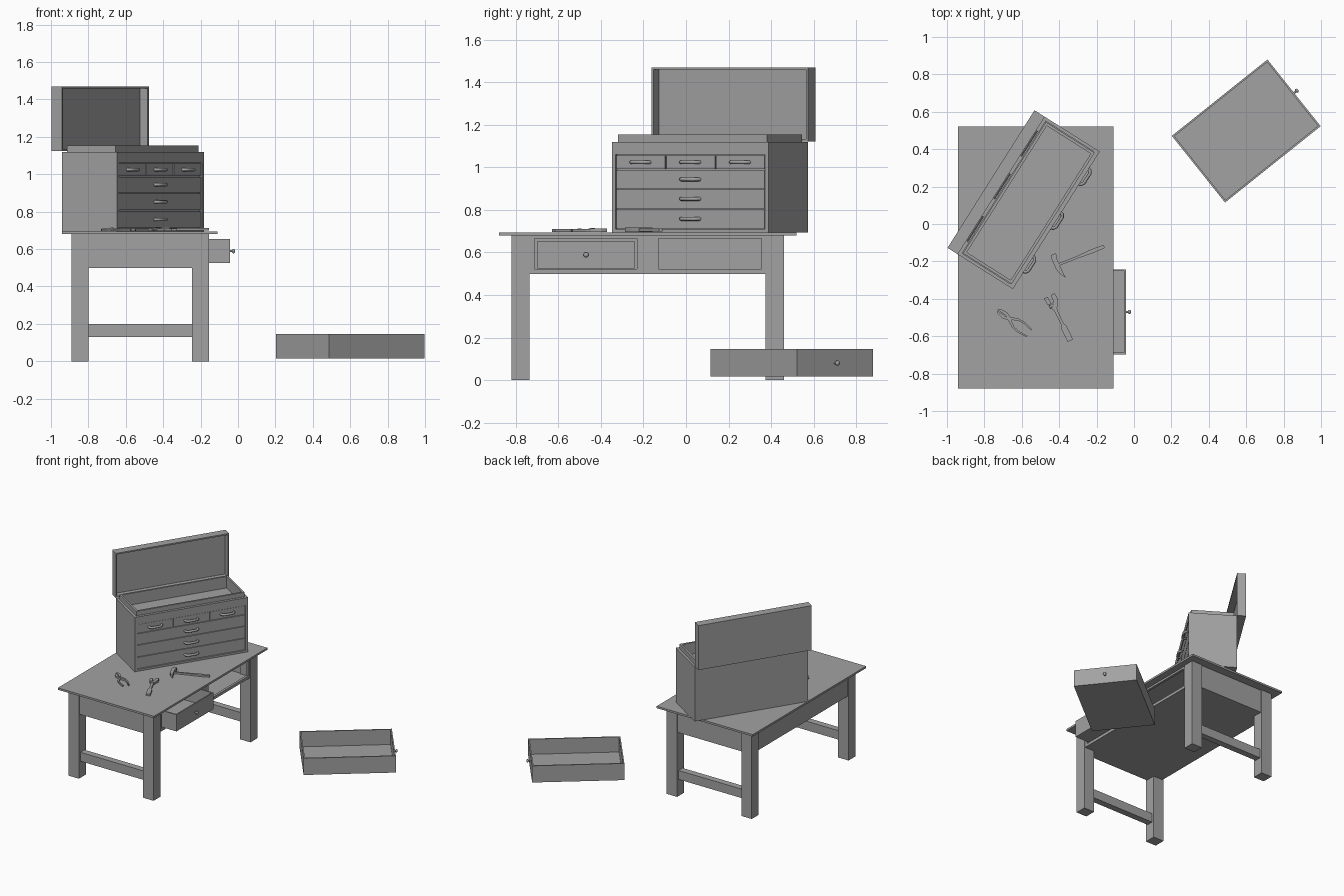
import bpy, bmesh, math
from mathutils import Matrix, Vector

if "Cube" in bpy.data.objects:
    bpy.data.objects.remove(bpy.data.objects["Cube"])

grey = bpy.data.materials.new("mid_grey")
grey.use_nodes = True
GREY = (0.36, 0.36, 0.36, 1)
grey.diffuse_color = GREY
grey.node_tree.nodes["Principled BSDF"].inputs["Base Color"].default_value = GREY
WORLD = Matrix.Identity(4)


def frame(x, y, z, degrees):
    return Matrix.Translation((x, y, z)) @ Matrix.Rotation(math.radians(degrees), 4, 'Z')


def finish(name, bm, mat, smooth=False):
    bmesh.ops.recalc_face_normals(bm, faces=bm.faces)
    bm.transform(mat)
    mesh = bpy.data.meshes.new(name)
    bm.to_mesh(mesh)
    bm.free()
    mesh.materials.append(grey)
    for p in mesh.polygons:
        p.use_smooth = smooth
    obj = bpy.data.objects.new(name, mesh)
    bpy.context.collection.objects.link(obj)
    return obj


def block(x, y, z):
    bm = bmesh.new()
    bmesh.ops.create_cube(bm, size=1)
    for v in bm.verts:
        v.co = Vector([(r[0] + r[1]) / 2 + c * (r[1] - r[0]) for c, r in zip(v.co, (x, y, z))])
    return bm


def box(name, x, y, z, mat=WORLD):
    return finish(name, block(x, y, z), mat)


def open_box(name, x, y, z, side, wall, depth, mat):
    """Box hollowed out from the face that points towards side."""
    bm = block(x, y, z)
    bm.normal_update()
    side = Vector(side)
    face = max(bm.faces, key=lambda f: f.normal.dot(side))
    bmesh.ops.inset_region(bm, faces=[face], thickness=wall)
    new = bmesh.ops.extrude_discrete_faces(bm, faces=[face])["faces"][0]
    bmesh.ops.translate(bm, verts=new.verts, vec=-side * depth)
    return finish(name, bm, mat)


def prism(name, outline, z0, z1, mat):
    bm = bmesh.new()
    face = bm.faces.new([bm.verts.new((x, y, z0)) for x, y in outline])
    new = bmesh.ops.extrude_face_region(bm, geom=[face])["geom"]
    bmesh.ops.translate(bm, vec=(0, 0, z1 - z0),
                        verts=[g for g in new if isinstance(g, bmesh.types.BMVert)])
    return finish(name, bm, mat)


def rod(name, centre, axis, radius, length, mat, sides=12):
    bm = bmesh.new()
    bmesh.ops.create_cone(bm, cap_ends=True, segments=sides, radius1=radius,
                          radius2=radius, depth=length)
    turn = Vector((0, 0, 1)).rotation_difference(Vector(axis)).to_matrix().to_4x4()
    bm.transform(Matrix.Translation(centre) @ turn)
    return finish(name, bm, mat)


# Table: top, four legs, end rails and stretchers
box("table_top", (-0.94, -0.11), (-0.88, 0.52), (0.68, 0.695))
LEG_X = ((-0.89, -0.80), (-0.245, -0.155))
LEG_Y = ((-0.82, -0.735), (0.375, 0.46))
for y in LEG_Y:
    for x in LEG_X:
        box("table_leg", x, y, (0, 0.68))
    mid = sum(y) / 2
    box("end_rail", (-0.80, -0.245), (y[0] + 0.008, y[1] - 0.008), (0.50, 0.68))
    box("end_stretcher", (-0.80, -0.245), (mid - 0.025, mid + 0.025), (0.13, 0.20))
box("back_rail", (-0.882, -0.86), (-0.735, 0.375), (0.50, 0.68))
box("bottom_panel", (-0.88, -0.18), (-0.78, 0.42), (0.50, 0.512))

# Drawer side of the table, with two openings
RAIL = (-0.18, -0.162)
box("drawer_top_rail", RAIL, (-0.735, 0.375), (0.665, 0.68))
box("drawer_bottom_rail", RAIL, (-0.735, 0.375), (0.50, 0.522))
for y in ((-0.735, -0.713), (-0.23, -0.13), (0.355, 0.375)):
    box("drawer_stile", RAIL, y, (0.522, 0.665))


# Table drawers: one half open, one lying on the floor
def table_drawer(name, mat):
    open_box(name, (-0.327, 0.327), (-0.228, 0.228), (0, 0.13), (0, 0, 1), 0.014, 0.118, mat)
    rod(name + "_knob_stem", (0.334, 0, 0.064), (1, 0, 0), 0.006, 0.016, mat)
    bm = bmesh.new()
    bmesh.ops.create_uvsphere(bm, u_segments=12, v_segments=8, radius=0.012)
    bm.transform(Matrix.Translation((0.346, 0, 0.064)) @ Matrix.Diagonal((0.7, 1, 1, 1)))
    finish(name + "_knob", bm, mat, True)


table_drawer("pulled_drawer", frame(-0.37, -0.47, 0.525, 0))
table_drawer("floor_drawer", frame(0.60, 0.497, 0.016, 38.6))

# Tool chest: carcass, front frame and raised rim
CHEST = frame(-0.5625, 0.1125, 0, 57.7)
W, D = 0.435, 0.174
open_box("chest_body", (-W, W), (-0.162, D), (0.695, 1.12), (0, 0, 1), 0.024, 0.055, CHEST)
FRONT = (-D, -0.162)
box("chest_front_top", (-W, W), FRONT, (1.06, 1.12), CHEST)
box("chest_front_bottom", (-W, W), FRONT, (0.695, 0.71), CHEST)
for s in (-1, 1):
    box("chest_front_side", sorted((s * W, s * 0.415)), FRONT, (0.71, 1.06), CHEST)
    box("rim_end", sorted((s * 0.415, s * 0.40)), (-0.154, 0.154), (1.065, 1.155), CHEST)
    box("rim_long", (-0.40, 0.40), sorted((s * 0.154, s * 0.139)), (1.065, 1.155), CHEST)


# Chest drawers with arched pulls
def pull(x, z):
    curve = bpy.data.curves.new("pull_path", 'CURVE')
    curve.dimensions = '3D'
    curve.bevel_depth = 0.009
    curve.bevel_resolution = 2
    curve.use_fill_caps = True
    path = ((-0.05, 0.004), (-0.044, -0.014), (-0.03, -0.022),
            (0.03, -0.022), (0.044, -0.014), (0.05, 0.004))
    spline = curve.splines.new('POLY')
    spline.points.add(len(path) - 1)
    for p, (px, py) in zip(spline.points, path):
        p.co = (px, py, 0, 1)
    temp = bpy.data.objects.new("pull_path", curve)
    mesh = bpy.data.meshes.new_from_object(temp)
    bm = bmesh.new()
    bm.from_mesh(mesh)
    bpy.data.objects.remove(temp)
    bpy.data.meshes.remove(mesh)
    bpy.data.curves.remove(curve)
    finish("drawer_pull", bm, CHEST @ Matrix.Translation((x, -0.17, z)), True)


def chest_drawer(x, z):
    box("chest_drawer", x, (-0.17, -0.161), z, CHEST)
    pull(sum(x) / 2, sum(z) / 2)


for i in (-1, 0, 1):
    chest_drawer((i * 0.277 - 0.135, i * 0.277 + 0.135), (0.992, 1.057))
for z in ((0.902, 0.986), (0.808, 0.896), (0.714, 0.802)):
    chest_drawer((-0.412, 0.412), z)

# Hollow lid standing open, on three hinges
open_box("chest_lid", (-W, W), (D, D + 0.065), (1.123, 1.47), (0, -1, 0), 0.015, 0.05, CHEST)
for x in (-0.27, 0, 0.27):
    rod("lid_hinge", (x, D - 0.003, 1.122), (1, 0, 0), 0.006, 0.16, CHEST, 8)

# Hammer
HAMMER = frame(-0.41, -0.22, 0.696, 21.8)
prism("hammer_handle", ((0.0, -0.007), (0.12, -0.007), (0.2, -0.011), (0.27, -0.009),
                        (0.27, 0.009), (0.2, 0.011), (0.12, 0.007), (0.0, 0.007)),
      0.003, 0.016, HAMMER)
prism("hammer_head", ((-0.012, 0.062), (-0.016, 0.04), (-0.014, -0.02), (-0.004, -0.05),
                      (0.018, -0.08), (0.013, -0.045), (0.012, 0.0), (0.01, 0.035),
                      (0.016, 0.042), (0.016, 0.062)), 0, 0.022, HAMMER)

# Adjustable wrench
WRENCH = frame(-0.455, -0.385, 0.696, -64.4)
prism("wrench_handle", ((0.07, -0.012), (0.10, -0.008), (0.17, -0.008), (0.18, -0.016),
                        (0.265, -0.016), (0.265, 0.016), (0.18, 0.016), (0.17, 0.008),
                        (0.10, 0.008), (0.07, 0.012)), 0, 0.014, WRENCH)
prism("wrench_fixed_jaw", ((0.0, 0.012), (0.0, 0.034), (0.03, 0.036), (0.075, 0.014),
                           (0.075, -0.014), (0.045, -0.02), (0.04, 0.008)), 0, 0.018, WRENCH)
prism("wrench_sliding_jaw", ((0.0, -0.03), (0.0, -0.008), (0.042, -0.006), (0.042, -0.026)),
      0, 0.014, WRENCH)
rod("wrench_screw", (0.055, -0.01, 0.011), (0, 1, 0), 0.009, 0.025, WRENCH)

# Pliers: two mirrored halves on a pivot
PLIERS = frame(-0.73, -0.46, 0.696, -36)
for s in (-1, 1):
    half = ((0.0, 0.002), (0.01, 0.014), (0.05, 0.020), (0.075, 0.010), (0.12, 0.030),
            (0.16, 0.034), (0.21, 0.026), (0.21, 0.017), (0.16, 0.024), (0.125, 0.020),
            (0.08, -0.006), (0.06, 0.002))
    prism("pliers_half", [(x, s * y) for x, y in half], 0, 0.013 + s * 0.002, PLIERS)
rod("pliers_pivot", (0.07, 0, 0.009), (0, 0, 1), 0.009, 0.018, PLIERS)
